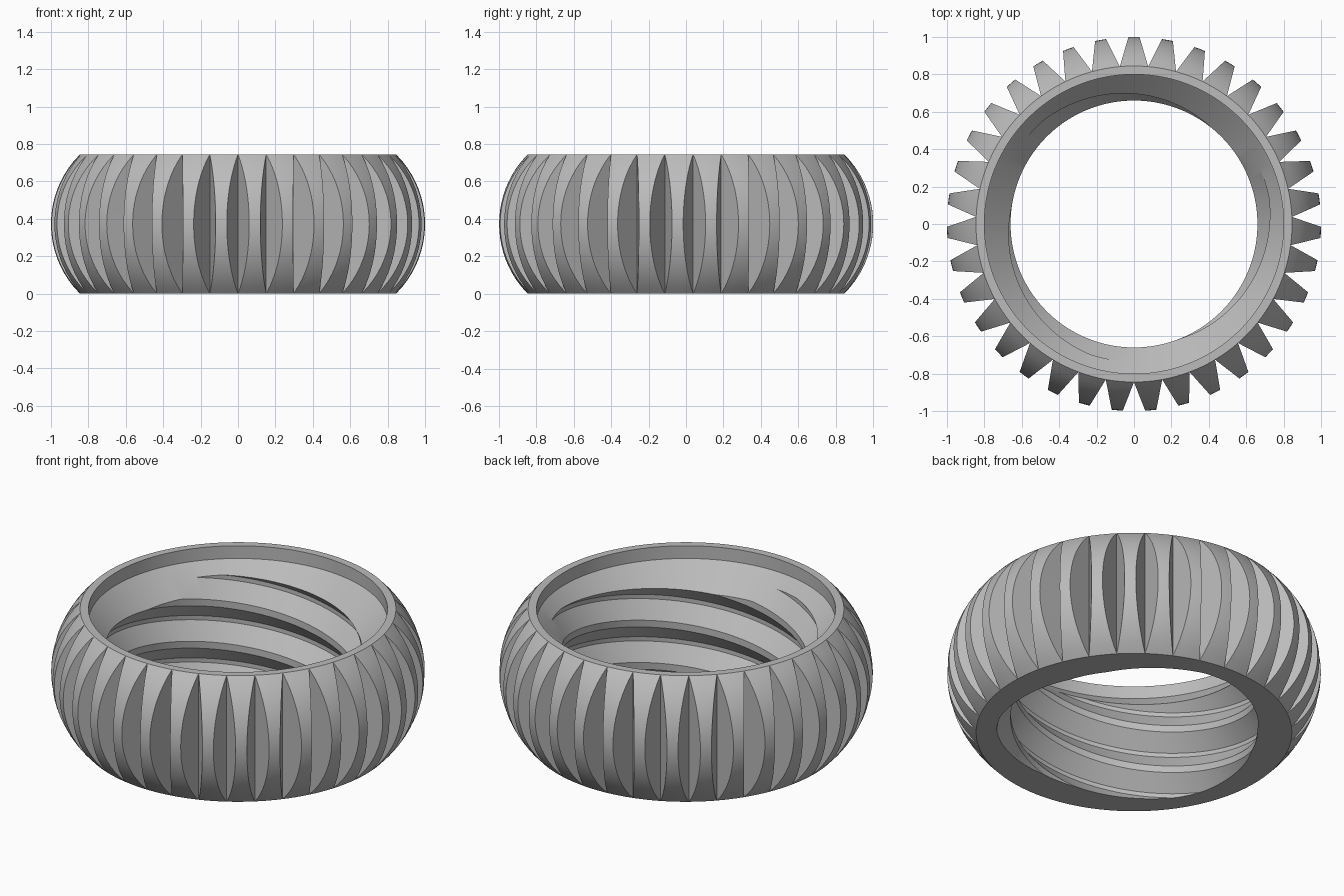
import bpy, bmesh, math

cube = bpy.data.objects.get("Cube")
if cube:
    bpy.data.objects.remove(cube, do_unlink=True)

HEIGHT, RIM, BULGE = 0.745, 0.845, 1.0
TEETH, PER_TOOTH = 35, 6
COLUMNS = TEETH * PER_TOOTH
ROOT, CREST, PITCH, STARTS = 0.735, 0.66, 0.25, 3
BORE, BORE_Z = 0.80, 0.67
FIRST_ANGLE = math.pi / 2 + math.pi / TEETH
# Thread section: (height above the ridge foot, radius)
SECTION = [(0, ROOT), (0.09, CREST), (0.13, CREST), (0.225, ROOT), (PITCH, ROOT)]


def foot_height(angle):
    return 0.605 + STARTS * PITCH * (angle - math.radians(131)) / math.tau


def thread_radius(angle, z):
    u = (z - foot_height(angle)) % PITCH
    for (u0, r0), (u1, r1) in zip(SECTION, SECTION[1:]):
        if u <= u1:
            return r0 + (r1 - r0) * (u - u0) / (u1 - u0)
    return ROOT


def lead_in_height(angle):
    """Height where the thread runs out into the tapered lead-in."""
    low, high = 0.4, BORE_Z
    for _ in range(40):
        mid = (low + high) / 2
        if BORE - (BORE_Z - mid) < thread_radius(angle, mid):
            low = mid
        else:
            high = mid
    return low


def inner_points(angle):
    """Threaded wall, taper and counterbore, from bottom to top."""
    top = lead_in_height(angle)
    heights = [0.0]
    for k in range(7, -3, -1):
        heights += [foot_height(angle) - k * PITCH + u for u, _ in SECTION[:-1]]
    heights.append(top)
    pts = []
    for z in heights:
        z = min(max(z, 0.0), top)
        pts.append((thread_radius(angle, z), angle, z))
    return pts + [(BORE, angle, BORE_Z), (BORE, angle, HEIGHT)]


def outer_points(column):
    """Barrel-shaped teeth parted by V grooves, from top to bottom."""
    half, sag = HEIGHT / 2, BULGE - RIM
    arc = (half ** 2 + sag ** 2) / (2 * sag)
    tooth, step = divmod(column, PER_TOOTH)
    pitch = math.tau / TEETH
    pts = []
    rows = 20
    for i in range(rows + 1):
        z = HEIGHT * (1 - i / rows)
        r = BULGE - arc + math.sqrt(arc ** 2 - (z - half) ** 2)
        edge = 0.06 * (r - RIM) / sag / r
        if step == 0:
            r, offset = RIM, 0
        else:
            offset = edge + (pitch - 2 * edge) * (step - 1) / (PER_TOOTH - 2)
        pts.append((r, FIRST_ANGLE + tooth * pitch + offset, z))
    return pts


# Ring body: one closed section per column, joined around the axis
bm = bmesh.new()
columns = []
for c in range(COLUMNS + 1):
    angle = FIRST_ANGLE + math.tau * c / COLUMNS
    section = inner_points(angle) + outer_points(c)
    columns.append([bm.verts.new((r * math.cos(a), r * math.sin(a), z))
                    for r, a, z in section])
for left, right in zip(columns, columns[1:]):
    for i in range(len(left)):
        j = (i + 1) % len(left)
        bm.faces.new((left[i], right[i], right[j], left[j]))
bmesh.ops.remove_doubles(bm, verts=bm.verts[:], dist=0.00005)
bmesh.ops.dissolve_degenerate(bm, edges=bm.edges[:], dist=0.00005)
bmesh.ops.recalc_face_normals(bm, faces=bm.faces[:])

mesh = bpy.data.meshes.new("threaded_ring")
bm.to_mesh(mesh)
bm.free()
ring = bpy.data.objects.new("threaded_ring", mesh)
bpy.context.collection.objects.link(ring)

# Plain grey
grey = bpy.data.materials.new("grey")
grey.use_nodes = True
colour = (0.5, 0.5, 0.5, 1)
grey.diffuse_color = colour
grey.node_tree.nodes["Principled BSDF"].inputs["Base Color"].default_value = colour
mesh.materials.append(grey)

bpy.ops.object.select_all(action="DESELECT")
ring.select_set(True)
bpy.context.view_layer.objects.active = ring
bpy.ops.object.shade_smooth_by_angle(angle=math.radians(25))
